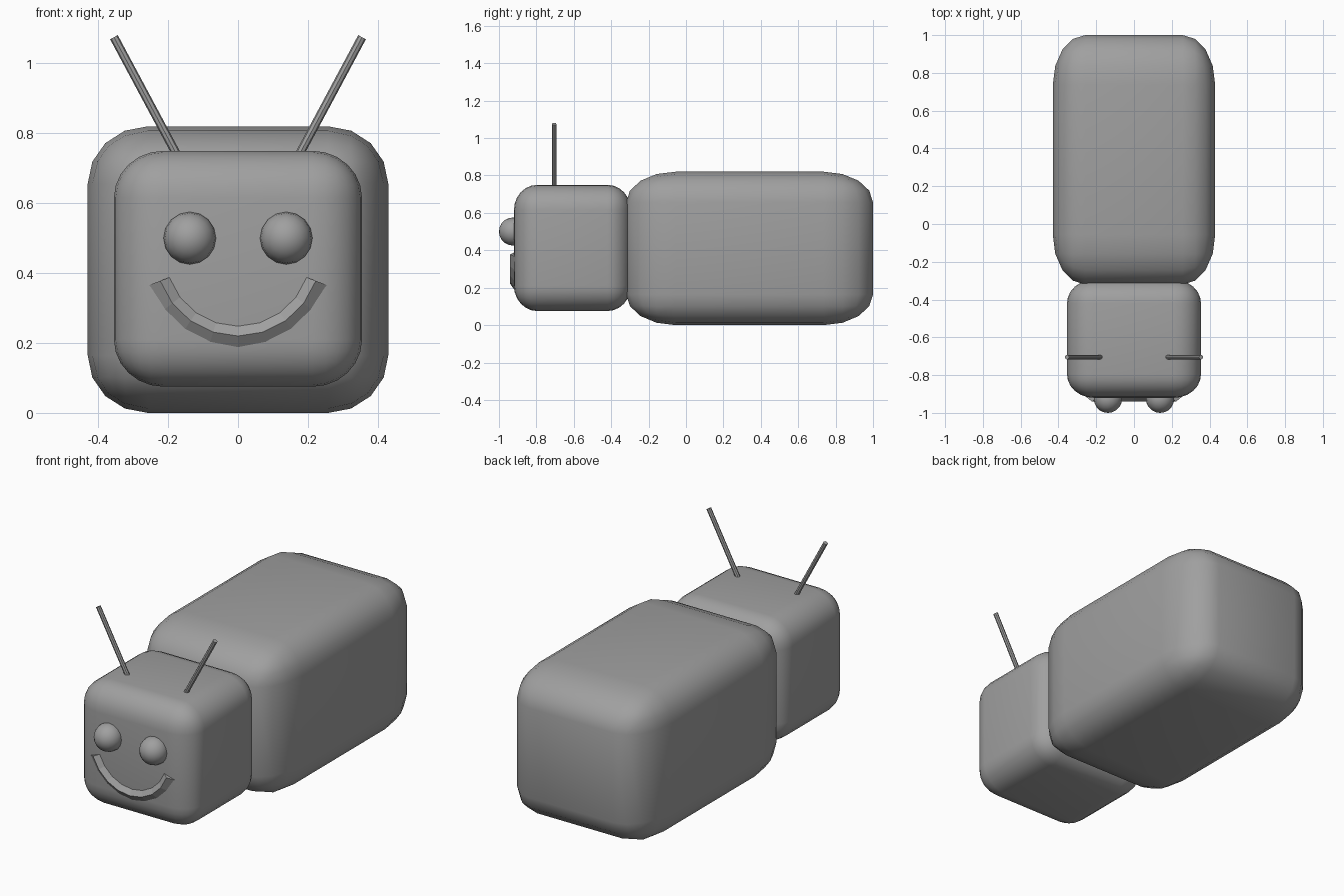
import bpy, bmesh, math
from mathutils import Vector

cube = bpy.data.objects.get("Cube")
if cube:
    bpy.data.objects.remove(cube, do_unlink=True)

# One plain grey for every part
grey = bpy.data.materials.new("plain_grey")
grey.use_nodes = True
colour = (0.35, 0.35, 0.35, 1)
grey.diffuse_color = colour
grey.node_tree.nodes["Principled BSDF"].inputs["Base Color"].default_value = colour


def finish(name, bm, smooth=True):
    bmesh.ops.recalc_face_normals(bm, faces=bm.faces)
    for f in bm.faces:
        f.smooth = smooth
    mesh = bpy.data.meshes.new(name)
    bm.to_mesh(mesh)
    bm.free()
    mesh.materials.append(grey)
    obj = bpy.data.objects.new(name, mesh)
    bpy.context.collection.objects.link(obj)
    return obj


def rounded_box(name, low, high, segments):
    """Unit cube with rounded edges, stretched to fit between two corners."""
    low, high = Vector(low), Vector(high)
    bm = bmesh.new()
    bmesh.ops.create_cube(bm, size=1)
    bmesh.ops.bevel(bm, geom=bm.edges[:], offset=0.2, segments=segments,
                    profile=0.5, affect='EDGES')
    bmesh.ops.scale(bm, vec=high - low, verts=bm.verts)
    bmesh.ops.translate(bm, vec=(low + high) / 2, verts=bm.verts)
    return finish(name, bm)


# Body and head
rounded_box("body", (-0.43, -0.32, 0), (0.43, 1, 0.82), 4)
rounded_box("head", (-0.355, -0.92, 0.075), (0.355, -0.295, 0.75), 6)

for side, s in (("left", 1), ("right", -1)):
    # Eye, with its pole facing forward
    bm = bmesh.new()
    bmesh.ops.create_uvsphere(bm, u_segments=16, v_segments=10, radius=0.075)
    eye = finish(side + "_eye", bm)
    eye.location = (s * 0.138, -0.925, 0.5)
    eye.rotation_euler.x = math.pi / 2

    # Antenna, a thin rod leaning outwards
    base, tip = Vector((s * 0.165, -0.705, 0.72)), Vector((s * 0.355, -0.705, 1.075))
    bm = bmesh.new()
    bmesh.ops.create_cone(bm, cap_ends=True, segments=8, radius1=0.0125,
                          radius2=0.0125, depth=(tip - base).length)
    rod = finish(side + "_antenna", bm)
    rod.location = (base + tip) / 2
    rod.rotation_euler = (tip - base).to_track_quat('Z', 'Y').to_euler()
    rod.data.shade_flat()

# Smile: a ridged band swept along a shallow arc
bm = bmesh.new()
sections = []
steps = 8
for i in range(steps + 1):
    a = math.radians(-70 + 140 * i / steps)
    ring = []
    for rx, rz, y in ((0.27, 0.275, -0.87), (0.27, 0.275, -0.915),
                      (0.237, 0.24, -0.94), (0.202, 0.205, -0.915),
                      (0.202, 0.205, -0.87)):
        ring.append(bm.verts.new((rx * math.sin(a), y, 0.46 - rz * math.cos(a))))
    sections.append(ring)
for r1, r2 in zip(sections, sections[1:]):
    for j in range(len(r1)):
        k = (j + 1) % len(r1)
        bm.faces.new((r1[j], r1[k], r2[k], r2[j]))
bm.faces.new(sections[0])
bm.faces.new(sections[-1])
finish("smile", bm, smooth=False)
